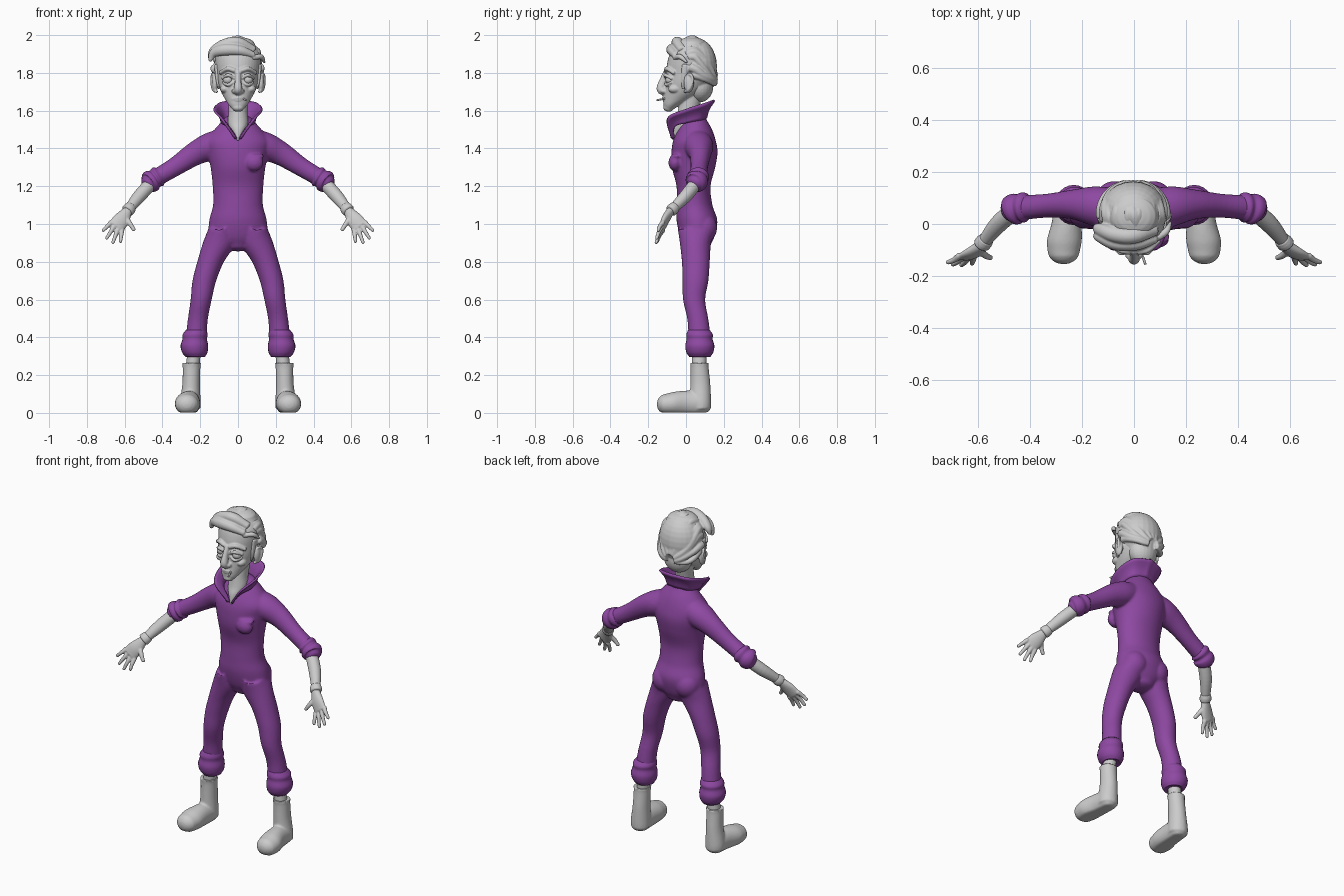
import bpy, bmesh, math
from mathutils import Vector, Matrix

purple = bpy.data.materials.new("purple_cloth")
purple.diffuse_color = (0.27, 0.065, 0.36, 1)


def spline(pts, sub):
    """Catmull-Rom interpolation of equal-length tuples."""
    p = [Vector(q) for q in pts]
    p = [2 * p[0] - p[1]] + p + [2 * p[-1] - p[-2]]
    out = []
    for i in range(1, len(p) - 2):
        a, b, c, d = p[i - 1:i + 3]
        for k in range(sub):
            t = k / sub
            out.append(0.5 * (2 * b + (c - a) * t + (2 * a - 5 * b + 4 * c - d) * t**2
                              + (3 * b - a - 3 * c + d) * t**3))
    return out + [p[-2]]


def tube(bm, pts, axis=None, ref=(0, 1, 0), cap=0.5, s=1, n=24, sub=5):
    """Loft of ellipses (x, y, z, r_side, r_ref) with domed ends; s=-1 mirrors in x."""
    q = spline([(s * p[0],) + tuple(p[1:]) for p in pts], sub)
    pos = [v.xyz if len(v) == 3 else Vector(v[:3]) for v in q]
    rad = [(max(v[3], .001), max(v[4], .001)) for v in q]
    tan = [Vector(axis) if axis else (pos[min(i + 1, len(q) - 1)] - pos[max(i - 1, 0)]).normalized()
           for i in range(len(q))]
    rings = list(zip(pos, rad, tan))
    for end, sgn in ((0, -1), (-1, 1)):
        c, r, t = rings[end] if end else (pos[0], rad[0], tan[0])
        dome = [(c + t * sgn * cap * min(r) * math.sin(h), (r[0] * math.cos(h), r[1] * math.cos(h)), t)
                for h in (0.4, 0.8, 1.15, 1.45)]
        rings = rings + dome if end else dome[::-1] + rings
    loops = []
    for c, r, t in rings:
        b = Vector(ref)
        b = (b - t * b.dot(t)).normalized()
        a = b.cross(t)
        loops.append([bm.verts.new(c + a * r[0] * math.cos(g) + b * r[1] * math.sin(g))
                      for g in (2 * math.pi * k / n for k in range(n))])
    for l0, l1 in zip(loops, loops[1:]):
        for k in range(n):
            bm.faces.new((l0[k], l0[(k + 1) % n], l1[(k + 1) % n], l1[k]))
    bm.faces.new(loops[0][::-1])
    bm.faces.new(loops[-1])


def both(bm, pts, **kw):
    for s in (1, -1):
        tube(bm, pts, s=s, **kw)


def blob(bm, c, r, sides=(1,)):
    for s in sides:
        m = Matrix.Translation((s * c[0], c[1], c[2])) @ Matrix.Diagonal((*r, 1))
        bmesh.ops.create_uvsphere(bm, u_segments=24, v_segments=16, radius=1, matrix=m)


def part(name, bm, mat=None, voxel=0, smooth=3):
    """Turn the bmesh into an object, optionally fusing its pieces into one skin."""
    bmesh.ops.recalc_face_normals(bm, faces=bm.faces)
    me = bpy.data.meshes.new(name)
    bm.to_mesh(me)
    bm.free()
    me.polygons.foreach_set("use_smooth", [True] * len(me.polygons))
    ob = bpy.data.objects.new(name, me)
    bpy.context.collection.objects.link(ob)
    if mat:
        me.materials.append(mat)
    if voxel:
        r = ob.modifiers.new("fuse", 'REMESH')
        r.mode, r.voxel_size, r.use_smooth_shade = 'VOXEL', voxel, True
        m = ob.modifiers.new("soften", 'SMOOTH')
        m.factor, m.iterations = 0.5, smooth
    return ob


Z = (0, 0, 1)
PAIR = (1, -1)

# jumpsuit: torso, legs, sleeves and chest pocket
bm = bmesh.new()
tube(bm, [(0, .06, .89, .08, .07), (0, .06, .94, .15, .093), (0, .058, 1.02, .152, .108),
          (0, .045, 1.10, .132, .095), (0, .04, 1.20, .134, .09), (0, .04, 1.30, .145, .115),
          (0, .045, 1.38, .163, .122), (0, .045, 1.44, .17, .113), (0, .048, 1.50, .125, .09),
          (0, .05, 1.55, .08, .06)], axis=Z, n=40)
both(bm, [(.085, .055, .98, .07, .10), (.098, .05, .90, .088, .083), (.145, .052, .80, .071, .074),
          (.178, .05, .70, .063, .069), (.195, .043, .60, .056, .059), (.212, .062, .50, .053, .056),
          (.22, .07, .42, .055, .058), (.228, .072, .34, .055, .058)], axis=Z)
both(bm, [(.10, .06, 1.425, .075, .08), (.16, .07, 1.405, .073, .075), (.235, .075, 1.368, .062, .057),
          (.335, .07, 1.302, .05, .046), (.44, .062, 1.24, .046, .048)])
blob(bm, (.085, -.058, 1.325), (.05, .035, .045))
blob(bm, (.085, -.05, 1.36), (.055, .03, .012))
blob(bm, (.075, .09, .98), (.075, .075, .08), PAIR)
part("jumpsuit", bm, purple, .007, 6)

# rolled sleeve and trouser cuffs
bm = bmesh.new()
both(bm, [(.41, .064, 1.258, .045, .048), (.424, .064, 1.25, .056, .058), (.44, .062, 1.24, .05, .053),
          (.455, .058, 1.23, .06, .06), (.472, .05, 1.217, .056, .056), (.48, .045, 1.212, .042, .042)])
part("sleeve_cuffs", bm, purple)
bm = bmesh.new()
both(bm, [(.221, .068, .44, .054, .057), (.227, .072, .415, .066, .07), (.229, .072, .39, .065, .069),
          (.231, .073, .355, .073, .077), (.229, .073, .32, .067, .071), (.226, .073, .297, .052, .056)],
     axis=Z, cap=.1)
part("trouser_cuffs", bm, purple)

# standing collar, open at the front
low = [(.0, -.066, 1.45), (.055, -.058, 1.515), (.085, 0, 1.535), (.07, .075, 1.55), (0, .105, 1.56)]
top = [(.014, -.08, 1.455), (.088, -.098, 1.558), (.125, 0, 1.605), (.1, .11, 1.64), (0, .15, 1.655)]
bm = bmesh.new()
for s in PAIR:
    rows = []
    for a, b in zip(spline(low, 8), spline(top, 8)):
        mid = (a + b) / 2 - Vector((a.x * .1, .1 * (a.y - .02), 0))
        rows.append([bm.verts.new((s * v.x, v.y, v.z)) for v in spline([a, mid, b], 3)])
    for r0, r1 in zip(rows, rows[1:]):
        for k in range(len(r0) - 1):
            bm.faces.new((r0[k], r0[k + 1], r1[k + 1], r1[k]))
bmesh.ops.remove_doubles(bm, verts=bm.verts, dist=.0005)
collar = part("collar", bm, purple)
sol = collar.modifiers.new("thickness", 'SOLIDIFY')
sol.thickness, sol.offset = .012, 0

# forearms, wrist bands, palms, fingers and thumbs
bm = bmesh.new()
both(bm, [(.45, .06, 1.225, .035, .035), (.52, 0, 1.15, .035, .034), (.583, -.078, 1.072, .025, .023)])
both(bm, [(.585, -.083, 1.068, .026, .022), (.615, -.108, 1.025, .042, .021), (.645, -.125, .987, .044, .016)])
for k, tip in ((1, (.714, -.147, .966)), (.33, (.695, -.155, .925)),
               (-.33, (.662, -.158, .902)), (-1, (.622, -.152, .907))):
    root = Vector((.643 + .028 * k, -.123, .987 + .021 * k))
    mid = (root + Vector(tip)) / 2 + Vector((0, -.004, 0))
    both(bm, [(*root, .014, .013), (*mid, .011, .011), (*tip, .009, .009)], n=12, cap=.9)
both(bm, [(.597, -.098, 1.035, .018, .016), (.571, -.12, 1.0, .013, .013), (.55, -.13, .968, .01, .01)], n=12)
part("arms_and_hands", bm, None, .004, 2)
bm = bmesh.new()
both(bm, [(.568, -.06, 1.09, .031, .029), (.576, -.069, 1.08, .034, .032), (.584, -.079, 1.071, .034, .031)], cap=.3)
part("wrist_bands", bm)

# ankles and boots
bm = bmesh.new()
both(bm, [(.23, .07, .34, .035, .038), (.24, .07, .25, .036, .038)], axis=Z)
part("ankles", bm)
bm = bmesh.new()
both(bm, [(.245, .07, .268, .051, .051), (.246, .072, .24, .047, .048), (.248, .076, .15, .047, .053),
          (.253, .076, .06, .055, .057), (.253, .076, .02, .055, .056)], axis=Z, cap=.15)
both(bm, [(.253, .085, .05, .053, .062), (.258, .01, .052, .057, .066), (.267, -.06, .05, .067, .062),
          (.27, -.105, .046, .062, .055)], axis=(0, -1, 0), ref=Z, cap=.9)
for v in bm.verts:
    v.co.z = max(v.co.z, 0.001)
part("boots", bm, None, .006, 4)

# head, neck and facial features
bm = bmesh.new()
prof = [(1.605, -.112, -.07, .028), (1.63, -.119, -.03, .049), (1.66, -.119, .03, .068), (1.70, -.114, .09, .09),
        (1.75, -.109, .13, .108), (1.80, -.105, .145, .115), (1.85, -.10, .145, .12), (1.90, -.085, .135, .118),
        (1.95, -.05, .11, .09)]
tube(bm, [(0, (f + b) / 2, z, w, (b - f) / 2) for z, f, b, w in prof], axis=Z, n=40)
tube(bm, [(0, -.05, 1.445, .01, .024), (0, -.022, 1.50, .04, .045), (0, 0, 1.54, .054, .054),
          (0, .012, 1.60, .05, .055), (0, .03, 1.69, .056, .06)], axis=Z)
blob(bm, (0, -.1, 1.617), (.03, .02, .02))
blob(bm, (.07, -.06, 1.715), (.025, .035, .022), PAIR)
blob(bm, (.122, .015, 1.745), (.017, .027, .05), PAIR)
both(bm, [(.112, -.005, 1.70, .008, .009), (.134, .018, 1.715, .007, .008), (.14, .036, 1.765, .007, .008),
          (.134, .02, 1.795, .007, .008), (.118, -.002, 1.775, .007, .008)], n=10)
tube(bm, [(0, -.10, 1.81, .016, .016), (0, -.12, 1.76, .016, .02), (0, -.134, 1.715, .022, .022),
          (0, -.118, 1.692, .018, .014)])
blob(bm, (.021, -.117, 1.704), (.013, .018, .013), PAIR)
both(bm, [(.018, -.106, 1.812, .013, .012), (.055, -.098, 1.822, .012, .012), (.095, -.064, 1.80, .01, .01)], ref=Z)
both(bm, [(.022, -.104, 1.772, .007, .007), (.052, -.11, 1.788, .01, .01), (.082, -.075, 1.77, .008, .008)], ref=Z, n=12)
both(bm, [(.024, -.104, 1.752, .007, .007), (.052, -.105, 1.736, .008, .008), (.08, -.078, 1.75, .007, .007)], ref=Z, n=12)
for z, y in ((1.668, -.119), (1.655, -.117)):
    tube(bm, [(-.032, y + .01, 1.66, .004, .004), (0, y, z, .008, .007), (.032, y + .01, 1.66, .004, .004)], ref=Z, n=12)
part("head", bm, None, .0045, 2)
bm = bmesh.new()
blob(bm, (.052, -.081, 1.763), (.028, .028, .025), PAIR)
part("eyes", bm)
bm = bmesh.new()
tube(bm, [(.028, -.11, 1.664, .005, .005), (.044, -.155, 1.655, .005, .005)], ref=(1, 0, 0), n=10, cap=.1)
part("cigarette", bm)

# hair: skull cap, locks swept from brow to nape, sideways quiff, sideburns
bm = bmesh.new()
blob(bm, (-.003, .052, 1.835), (.126, .112, .15))
blob(bm, (0, .075, 1.73), (.085, .07, .085))
for i in range(15):
    phi = math.radians(-105 + 15 * i)
    s0 = math.radians(48 + 38 * abs(i - 7) / 7)
    pts = []
    for k in range(7):
        g = s0 + (math.radians(165) - s0) * k / 6
        f = phi + .1 * math.sin(2.5 * g + i * 1.7)
        w = .02 - .009 * (k / 6) + .004 * (i % 2)
        pts.append((-.003 + .121 * math.sin(f) * math.sin(g), .047 - .112 * math.cos(g),
                    1.835 + .143 * math.cos(f) * math.sin(g) - .09 * max(0, -math.cos(g)), w, w))
    tube(bm, pts, ref=(1, 0, 0), n=12)
tube(bm, [(.08, -.055, 1.895, .018, .02), (.01, -.075, 1.918, .027, .026), (-.07, -.075, 1.922, .03, .026),
          (-.128, -.05, 1.905, .024, .022), (-.148, -.045, 1.865, .01, .012)])
tube(bm, [(.08, -.02, 1.925, .02, .025), (0, -.045, 1.962, .028, .03), (-.075, -.04, 1.95, .028, .03),
          (-.132, -.02, 1.915, .022, .024), (-.152, -.015, 1.88, .008, .01)])
tube(bm, [(.08, -.06, 1.88, .012, .012), (.122, -.03, 1.885, .014, .014), (.14, .005, 1.855, .006, .006)])
both(bm, [(.114, .0, 1.84, .012, .022), (.109, -.012, 1.77, .01, .014), (.102, -.015, 1.715, .005, .007)])
part("hair", bm, None, .0045, 2)
